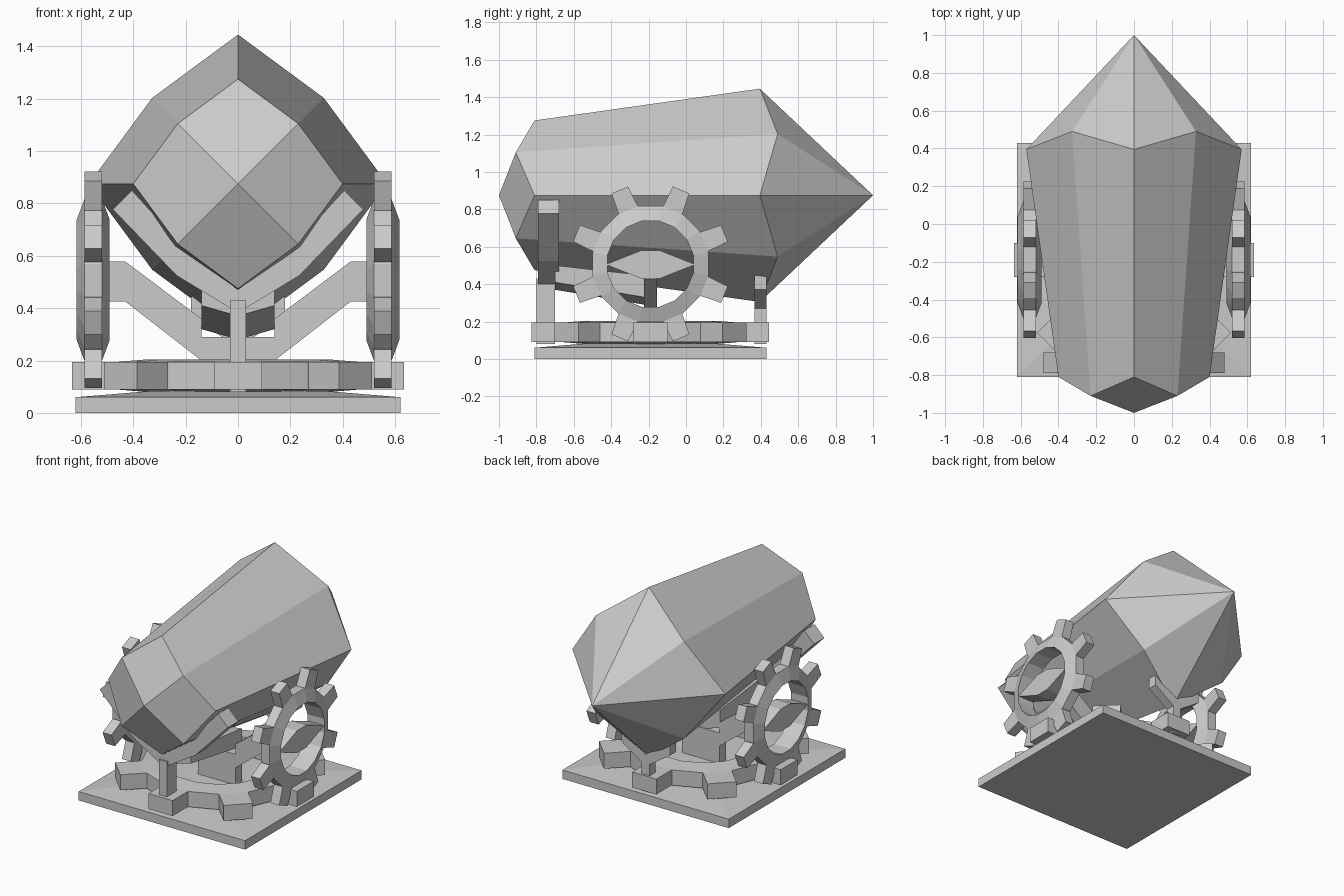
import bpy, bmesh
from math import sin, cos, pi
from mathutils import Matrix, Vector

if "Cube" in bpy.data.objects:
    bpy.data.objects.remove(bpy.data.objects["Cube"])

CY = -0.19  # y centre of the stand


def finish(name, bm, matrix=Matrix()):
    bm.transform(matrix)
    bmesh.ops.recalc_face_normals(bm, faces=bm.faces[:])
    me = bpy.data.meshes.new(name)
    bm.to_mesh(me)
    bm.free()
    ob = bpy.data.objects.new(name, me)
    bpy.context.collection.objects.link(ob)
    return ob


def loft(bm, rings, cap=True, closed=False):
    """Skin equal-length rings of points with quads."""
    vs = [[bm.verts.new(p) for p in r] for r in rings]
    n = len(vs[0])
    for a, b in zip(vs, vs[1:] + (vs[:1] if closed else [])):
        for i in range(n):
            bm.faces.new((a[i], a[(i + 1) % n], b[(i + 1) % n], b[i]))
    if cap and not closed:
        bm.faces.new(vs[0])
        bm.faces.new(vs[-1])
    return vs


def rect(hx, hy, z):
    return [(-hx, CY - hy, z), (hx, CY - hy, z), (hx, CY + hy, z), (-hx, CY + hy, z)]


def profile_y(name, half, y0, y1):
    """Extrude a half outline in xz (bottom centre to top centre), mirrored over x, along y."""
    pts = half + [(-x, z) for x, z in reversed(half) if x > 0]
    bm = bmesh.new()
    loft(bm, [[(x, y, z) for x, z in pts] for y in (y0, y1)])
    return finish(name, bm)


def gear(name, ri, ro, ti, to, tip, w_root, w_tip, phase, matrix):
    """16-sided ring with a tapered section and 8 teeth, axis along local z."""
    bm = bmesh.new()
    rings = []
    k = 1 / cos(pi / 16)
    for i in range(16):
        a = (i + 0.5) * pi / 8
        c, s = cos(a) * k, sin(a) * k
        rings.append([(r * c, r * s, z) for r, z in
                      ((ri, -ti), (ro, -to), (ro, to), (ri, ti))])
    loft(bm, rings, closed=True)
    for i in range(8):
        rot = Matrix.Rotation(phase + i * pi / 4, 3, 'Z')
        loft(bm, [[rot @ Vector((r, y * w, z * to)) for y, z in
                   ((-1, -1), (1, -1), (1, 1), (-1, 1))]
                  for r, w in ((ro - 0.01, w_root), (tip, w_tip))])
    return finish(name, bm, matrix)


# Faceted crystal body: two star-like octagon rings with pointed ends
def crystal_ring(r, d, y, yd):
    pts = []
    for i in range(8):
        a = i * pi / 4
        if i % 2:
            pts.append((d * (1 if sin(a) > 0 else -1), yd, 0.875 + d * (1 if cos(a) > 0 else -1)))
        else:
            pts.append((r * sin(a), y, 0.875 + r * cos(a)))
    return pts


bm = bmesh.new()
back, front = loft(bm, [crystal_ring(0.40, 0.23, -0.81, -0.91),
                        crystal_ring(0.57, 0.328, 0.395, 0.49)], cap=False)
blunt = bm.verts.new((0, -1, 0.875))
point = bm.verts.new((0, 1, 0.875))
for i in range(8):
    bm.faces.new((front[i], front[(i + 1) % 8], point))
    if i % 2 == 0:
        bm.faces.new((blunt, back[i - 1], back[i], back[i + 1]))
finish("crystal_body", bm)

# Base plate with a shallow raised top
bm = bmesh.new()
loft(bm, [rect(0.62, 0.62, 0), rect(0.62, 0.62, 0.06), rect(0.34, 0.34, 0.083)])
finish("base_plate", bm)

# Gears: one flat on the base, one upright on each side
gear("base_gear", 0.35, 0.47, 0.062, 0.052, 0.635, 0.09, 0.09, 0,
     Matrix.Translation((0, CY, 0.142)))
for side, x in (("left", -0.553), ("right", 0.553)):
    gear(side + "_gear", 0.23, 0.31, 0.063, 0.033, 0.428, 0.056, 0.048, pi / 8,
         Matrix.Translation((x, CY, 0.508)) @ Matrix.Rotation(pi / 2, 4, 'Y'))
    # Lens-shaped spoke across the gear hole
    bm = bmesh.new()
    lens = [(-0.24, 0), (-0.05, -0.075), (0.05, -0.075), (0.24, 0), (0.05, 0.075), (-0.05, 0.075)]
    loft(bm, [[(x + dx, CY + y, 0.505 + z) for y, z in lens] for dx in (-0.055, 0.055)])
    finish(side + "_spoke", bm)

# Forked arm frame carrying the side gears
profile_y("arm_frame", [(0, 0.07), (0.14, 0.07), (0.14, 0.2), (0.43, 0.425), (0.52, 0.425),
                        (0.52, 0.578), (0.43, 0.578), (0.14, 0.36), (0.14, 0.29), (0, 0.29)],
          CY - 0.035, CY + 0.035)

# Keel under the body, from the cradle to the hub
bm = bmesh.new()
loft(bm, [[(-0.14, y, t), (-0.14, y, b + 0.04), (0, y, b), (0.14, y, b + 0.04), (0.14, y, t), (0, y, t - 0.02)]
          for y, b, t in ((-0.70, 0.37, 0.50), (-0.16, 0.28, 0.44))])
finish("keel", bm)

# Front cradle and post
profile_y("front_cradle", [(0, 0.382), (0.235, 0.525), (0.478, 0.777), (0.405, 0.85),
                           (0.22, 0.645), (0, 0.47)], -0.79, -0.68)
profile_y("front_post", [(0, 0.08), (0.03, 0.08), (0.03, 0.43), (0, 0.43)], -0.80, -0.70)

# Rear post with a small fork
profile_y("rear_fork", [(0, 0.08), (0.03, 0.08), (0.03, 0.27), (0.18, 0.37), (0.18, 0.445),
                        (0.14, 0.445), (0, 0.33)], 0.365, 0.43)
